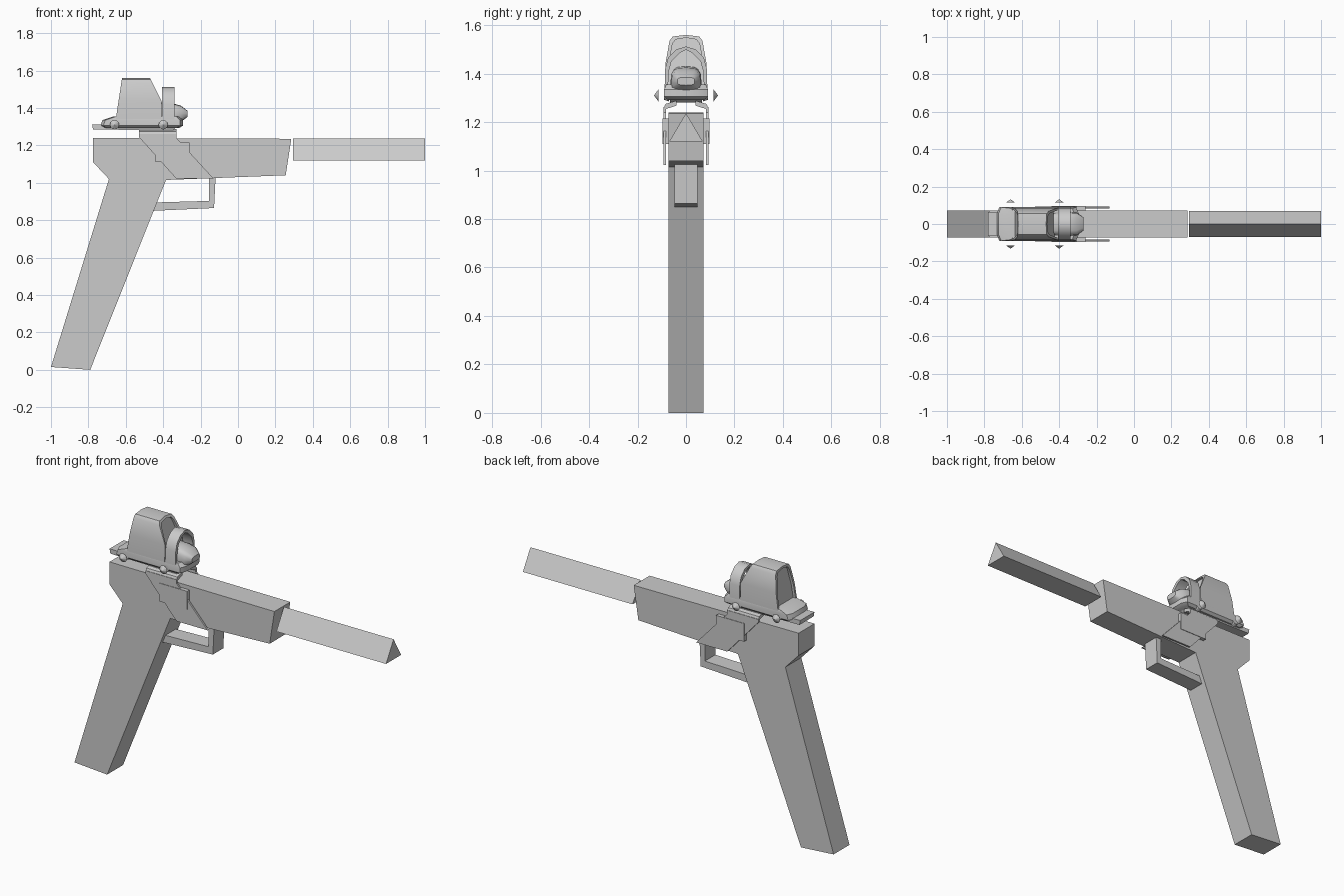
import bpy, bmesh, math
from mathutils import Matrix

if "Cube" in bpy.data.objects:
    bpy.data.objects.remove(bpy.data.objects["Cube"])

grey = bpy.data.materials.new("plain grey")
grey.diffuse_color = (0.6, 0.6, 0.6, 1)
grey.use_nodes = True
grey.node_tree.nodes["Principled BSDF"].inputs["Base Color"].default_value = grey.diffuse_color


def finish(name, bm, smooth=False):
    bmesh.ops.recalc_face_normals(bm, faces=bm.faces)
    me = bpy.data.meshes.new(name)
    bm.to_mesh(me)
    bm.free()
    me.materials.append(grey)
    ob = bpy.data.objects.new(name, me)
    bpy.context.collection.objects.link(ob)
    if smooth:
        bpy.ops.object.select_all(action='DESELECT')
        ob.select_set(True)
        bpy.context.view_layer.objects.active = ob
        bpy.ops.object.shade_smooth_by_angle(angle=math.radians(35))
    return ob


def loft(name, rings, smooth=False):
    """Skin a closed solid through rings of equal point count."""
    bm = bmesh.new()
    vs = [[bm.verts.new(p) for p in r] for r in rings]
    n = len(vs[0])
    for a, b in zip(vs, vs[1:]):
        for i in range(n):
            j = (i + 1) % n
            bm.faces.new((a[i], a[j], b[j], b[i]))
    bm.faces.new(vs[0])
    bm.faces.new(vs[-1])
    return finish(name, bm, smooth)


def side_prism(name, profile, y0, y1):
    return loft(name, [[(x, y, z) for x, z in profile] for y in (y0, y1)])


def arch(name, half, thick, back, front, smooth=True):
    """Hollow arch across y; back(z) and front(z) give its slanted ends."""
    def mirror(h):
        return [(-y, z) for y, z in h] + [(y, z) for y, z in reversed(h) if y > 0]
    outer = mirror(half)
    inner = mirror([(max(y - thick, 0), z - (0 if i == 0 else thick)) for i, (y, z) in enumerate(half)])
    bm = bmesh.new()
    rows = [[bm.verts.new((f(z), y, z)) for y, z in pts]
            for pts, f in ((outer, back), (outer, front), (inner, front), (inner, back))]
    for k in range(4):
        a, b = rows[k], rows[(k + 1) % 4]
        for i in range(len(a) - 1):
            bm.faces.new((a[i], a[i + 1], b[i + 1], b[i]))
    for i in (0, -1):
        bm.faces.new([r[i] for r in rows])
    finish(name, bm, smooth)
    return inner


# Frame with raked grip
side_prism("frame_and_grip", [(-.775, 1.24), (.285, 1.235), (.255, 1.04), (-.385, 1.015),
                              (-.79, 0), (-1, .015), (-.69, 1.02), (-.775, 1.11)], -.073, .073)

# Triangular barrel
loft("barrel", [[(x, -.069, 1.12), (x, .069, 1.12), (x, 0, 1.237)] for x in (.295, 1)])

# Trigger guard
side_prism("trigger_guard", [(-.435, .895), (-.155, .903), (-.155, 1.025), (-.12, 1.025),
                             (-.128, .865), (-.455, .85)], -.048, .048)

# Sight mount: slanted side straps, top flanges, side plates and pointed knobs
for s, side in ((-1, "front"), (1, "back")):
    side_prism(f"{side}_mount_strap", [(-.53, 1.262), (-.33, 1.262), (-.33, 1.24), (-.13, 1.022),
                                       (-.33, 1.022), (-.53, 1.245)], s * .083, s * .093)
    loft(f"{side}_mount_flange", [[(x, s * .093, 1.255), (x, s * .085, 1.275), (x, s * .04, 1.288),
                                   (x, s * .04, 1.268), (x, s * .08, 1.255)] for x in (-.53, -.33)])
    side_prism(f"{side}_mount_plate", [(-.44, 1.11), (-.26, 1.11), (-.26, 1.215), (-.44, 1.215)],
               s * .073, s * .096)
    for x, end in ((-.66, "rear"), (-.40, "fore")):
        for part, y, depth, r2 in (("knob", .123, .018, 0), ("bolt", .08, .02, .018)):
            bm = bmesh.new()
            bmesh.ops.create_cone(bm, cap_ends=True, segments=12, radius1=.025, radius2=r2, depth=depth,
                                  matrix=Matrix.Translation((x, s * y, 1.31))
                                  @ Matrix.Rotation(-s * math.pi / 2, 4, 'X'))
            finish(f"{side}_{end}_{part}", bm)

# Sight base and rail
side_prism("sight_rail", [(-.78, 1.312), (-.775, 1.285), (-.35, 1.28), (-.32, 1.305)], -.065, .065)
loft("sight_base", [[(x0, -w, z), (x1, -w, z), (x1 + .015, -w * .6, z), (x1 + .015, w * .6, z),
                     (x1, w, z), (x0, w, z), (x0 - .015, w * .6, z), (x0 - .015, -w * .6, z)]
                    for x0, x1, w, z in ((-.70, -.33, .075, 1.292), (-.72, -.31, .09, 1.305),
                                         (-.71, -.31, .09, 1.335), (-.65, -.33, .082, 1.355))], True)


# Sight hood with slanted ends
def hood_back(z):
    return -.655 + .035 * (z - 1.33) / .23


def hood_front(z):
    return -.41 - .06 * max(0, z - 1.44) / .12


inner = arch("sight_hood", [(.088, 1.33), (.085, 1.44), (.068, 1.535), (.055, 1.553), (0, 1.56)],
             .012, hood_back, hood_front)

# Thin window panes recessed in the hood
for name, f, inset in (("rear_window", hood_back, .015), ("fore_window", hood_front, -.02)):
    loft(name, [[(f(z) + inset + d, y, z) for y, z in inner] for d in (0, .004)])

# Protective hoop ahead of the hood
arch("sight_hoop", [(.089, 1.31), (.086, 1.42), (.074, 1.465), (.04, 1.50), (0, 1.512)],
     .014, lambda z: -.405, lambda z: -.34)


# Rounded nose housing
def oval(x, hy, z0, z1, n=16):
    out = []
    for i in range(n):
        c, s = math.cos(2 * math.pi * i / n), math.sin(2 * math.pi * i / n)
        out.append((x, math.copysign(abs(c) ** .6, c) * hy,
                    (z0 + z1) / 2 + math.copysign(abs(s) ** .6, s) * (z1 - z0) / 2))
    return out


loft("sight_nose", [oval(-.43, .062, 1.30, 1.43), oval(-.35, .064, 1.30, 1.425),
                    oval(-.305, .06, 1.325, 1.412), oval(-.27, .036, 1.352, 1.385)], True)
